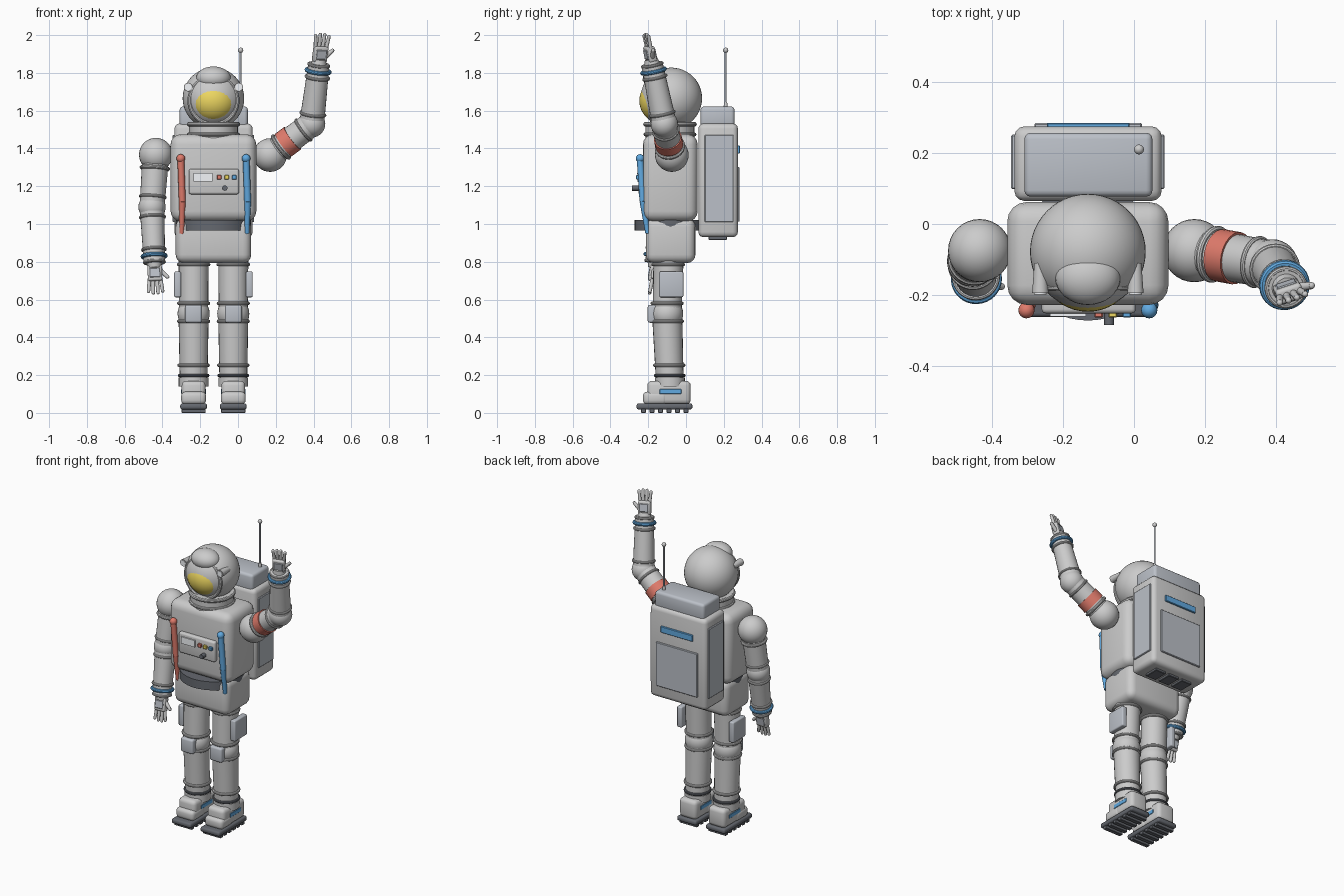
import bpy, bmesh, math
from mathutils import Vector, Matrix

if "Cube" in bpy.data.objects:
    bpy.data.objects.remove(bpy.data.objects["Cube"])

CX = -0.13          # body centre line
COL = {"red": (0.75, 0.2, 0.15, 1), "blue": (0.12, 0.4, 0.75, 1), "gold": (0.85, 0.68, 0.12, 1),
       "dark": (0.13, 0.14, 0.16, 1), "panel": (0.5, 0.53, 0.58, 1), "white": (0.9, 0.92, 0.95, 1)}


def finish(name, bm, color=None):
    bmesh.ops.recalc_face_normals(bm, faces=bm.faces)
    me = bpy.data.meshes.new(name)
    bm.to_mesh(me)
    bm.free()
    me.polygons.foreach_set("use_smooth", [True] * len(me.polygons))
    me.set_sharp_from_angle(angle=math.radians(35))
    ob = bpy.data.objects.new(name, me)
    bpy.context.collection.objects.link(ob)
    if color:
        mat = bpy.data.materials.get(color) or bpy.data.materials.new(color)
        mat.diffuse_color = COL[color]
        mat.use_nodes = True
        mat.node_tree.nodes["Principled BSDF"].inputs["Base Color"].default_value = mat.diffuse_color
        me.materials.append(mat)
    return ob


def box(name, x, y, z, bev=0.0, color=None, seg=3, frame=None):
    """Box from (min, max) ranges, optionally placed in a local frame."""
    bm = bmesh.new()
    bmesh.ops.create_cube(bm, size=1)
    for v in bm.verts:
        v.co = [(r[0] + r[1]) / 2 + c * (r[1] - r[0]) for c, r in zip(v.co, (x, y, z))]
    if bev:
        bmesh.ops.bevel(bm, geom=bm.edges[:], offset=bev, segments=seg, profile=0.5, affect='EDGES')
    if frame:
        bm.transform(frame)
    return finish(name, bm, color)


def tube(name, a, b, r1, r2=None, color=None, n=24):
    a, b = Vector(a), Vector(b)
    m = Matrix.Translation((a + b) / 2) @ (b - a).to_track_quat('Z', 'Y').to_matrix().to_4x4()
    bm = bmesh.new()
    bmesh.ops.create_cone(bm, cap_ends=True, segments=n, radius1=r1,
                          radius2=r1 if r2 is None else r2, depth=(b - a).length, matrix=m)
    return finish(name, bm, color)


def ball(name, c, r, color=None, n=32):
    r = r if isinstance(r, tuple) else (r, r, r)
    bm = bmesh.new()
    bmesh.ops.create_uvsphere(bm, u_segments=n, v_segments=n // 2, radius=1,
                              matrix=Matrix.Translation(c) @ Matrix.Diagonal((*r, 1)))
    return finish(name, bm, color)


def ring(name, c, axis, R, r, color=None, n=32, k=10):
    m = Matrix.Translation(c) @ Vector(axis).to_track_quat('Z', 'Y').to_matrix().to_4x4()
    bm = bmesh.new()
    vs = [[bm.verts.new(m @ Vector(((R + r * math.cos(t)) * math.cos(u), (R + r * math.cos(t)) * math.sin(u),
                                    r * math.sin(t)))) for t in [2 * math.pi * j / k for j in range(k)]]
          for u in [2 * math.pi * i / n for i in range(n)]]
    for i in range(n):
        for j in range(k):
            bm.faces.new((vs[i][j], vs[i - 1][j], vs[i - 1][j - 1], vs[i][j - 1]))
    return finish(name, bm, color)


# torso, hips, belt
box("torso", (-0.357, 0.097), (-0.228, 0.062), (1.013, 1.475), 0.055, seg=4)
box("hips", (-0.33, 0.07), (-0.213, 0.05), (0.793, 1.03), 0.045, seg=4)
belt = tube("belt", (0, 0, -0.028), (0, 0, 0.028), 1, color="dark", n=48)
belt.scale, belt.location = (0.2, 0.19, 1), (CX, -0.082, 0.993)

# chest control unit
box("chest_unit", (-0.26, 0.005), (-0.252, -0.2), (1.157, 1.292), 0.012)
box("chest_display", (-0.236, -0.135), (-0.26, -0.24), (1.226, 1.27), 0, "white")
for i, c in enumerate(("red", "gold", "blue")):
    x = -0.1 + 0.04 * i
    box("chest_button_" + c, (x - 0.012, x + 0.012), (-0.264, -0.24), (1.235, 1.259), 0.003, c, 1)
tube("chest_knob", (-0.07, -0.24, 1.19), (-0.07, -0.285, 1.19), 0.014, color="dark")

# hoses
for x, c in ((-0.303, "red"), (0.043, "blue")):
    ball("hose_port_" + c, (x, -0.243, 1.347), 0.023, c, 16)
    tube("hose_" + c, (x, -0.243, 1.347), (x + 0.008, -0.228, 1.12), 0.018, color=c, n=16)
    tube("hose_lower_" + c, (x + 0.008, -0.228, 1.12), (x + 0.005, -0.203, 0.95), 0.018, 0.012, c, 16)

# helmet
H = Vector((CX, -0.078, 1.665))
tube("neck", (CX, -0.085, 1.45), (CX, -0.085, 1.54), 0.13, n=32)
ring("neck_ring", (CX, -0.085, 1.528), (0, 0, 1), 0.13, 0.012)
ring("neck_base_ring", (CX, -0.085, 1.474), (0, 0, 1), 0.13, 0.01)
ball("helmet", H, 0.163, n=48)
ball("visor", (CX, -0.14, 1.653), (0.124, 0.107, 0.116), "gold", 40)
ring("visor_frame", (CX, -0.178, 1.653), (0, 1, 0), 0.126, 0.012, n=48)
ball("sun_shade", (CX, -0.15, 1.772), (0.092, 0.078, 0.062))
for s in (-1, 1):
    tube("helmet_lamp", (CX + s * 0.134, -0.11, 1.725), (CX + s * 0.134, -0.195, 1.725), 0.017, 0.023)
    tube("lamp_lens", (CX + s * 0.134, -0.194, 1.725), (CX + s * 0.134, -0.199, 1.725), 0.018, color="white")

# life support backpack
box("backpack", (-0.337, 0.078), (0.065, 0.275), (0.93, 1.532), 0.028)
box("backpack_top", (-0.309, 0.052), (0.077, 0.257), (1.51, 1.622), 0.018, "panel")
for s in (-1, 1):
    x = CX + s * 0.207
    box("backpack_side_panel", (x - 0.009, x + 0.009), (0.098, 0.252), (1.01, 1.472), 0.004, "panel", 1)
box("backpack_rear_panel", (-0.281, 0.023), (0.26, 0.284), (1.012, 1.302), 0.004, "panel", 1)
box("backpack_stripe", (-0.245, -0.012), (0.26, 0.285), (1.373, 1.415), 0.003, "blue", 1)
for i in (-1, 0, 1):
    x = CX + 0.1 * i
    box("backpack_vent", (x - 0.038, x + 0.038), (0.12, 0.217), (0.915, 0.94), 0.003, "dark", 1)
tube("antenna_base", (0.014, 0.21, 1.61), (0.014, 0.21, 1.645), 0.012, 0.008)
tube("antenna", (0.014, 0.21, 1.6), (0.014, 0.21, 1.92), 0.0055, color="panel", n=12)
ball("antenna_tip", (0.014, 0.21, 1.92), 0.014, n=16)


def arm(side, S, E, W, across, band):
    S, E, W = Vector(S), Vector(E), Vector(W)
    u, f = (E - S).normalized(), (W - E).normalized()
    ball(side + "_shoulder", S, 0.089)
    tube(side + "_upper_arm", S, E, 0.071, 0.066)
    ball(side + "_elbow", E, 0.072)
    tube(side + "_forearm", E, W + f * 0.04, 0.066, 0.056)
    ring(side + "_shoulder_ring", S + u * 0.072, u, 0.071, 0.01)
    ring(side + "_elbow_ring_upper", E - u * 0.055, u, 0.066, 0.008)
    ring(side + "_elbow_ring_lower", E + f * 0.055, f, 0.064, 0.008)
    ring(side + "_wrist_ring_upper", W - f * 0.035, f, 0.06, 0.008)
    ring(side + "_wrist_band", W, f, 0.061, 0.011, "blue")
    ring(side + "_wrist_ring_lower", W + f * 0.033, f, 0.053, 0.008)
    if band:
        tube(side + "_arm_band", S + u * 0.09, S + u * 0.15, 0.0745, color="red")
    # hand: local x across the palm (thumb side), z along the fingers
    x = Vector(across)
    x = (x - f * x.dot(f)).normalized()
    y = f.cross(x)
    m = Matrix.Translation(W) @ Matrix((x, y, f)).transposed().to_4x4()
    P = lambda *p: m @ Vector(p)
    tube(side + "_glove_cuff", P(0, 0, 0.02), P(0, 0, 0.065), 0.045, 0.034)
    box(side + "_palm", (-0.038, 0.038), (-0.022, 0.022), (0.05, 0.135), 0.01, frame=m)
    box(side + "_palm_pad", (-0.029, 0.029), (-0.026, 0.026), (0.068, 0.118), 0.003, "panel", 1, m)
    for i in range(4):
        o = -0.029 + i * 0.0193
        tip = 0.198 if i in (1, 2) else 0.19
        tube(side + "_finger", P(o, 0, 0.12), P(o * 1.3, 0, tip), 0.0105, 0.009, n=12)
        ball(side + "_fingertip", P(o * 1.3, 0, tip), 0.009, n=12)
    tube(side + "_thumb", P(0.03, 0, 0.078), P(0.066, 0, 0.115), 0.013, 0.01, n=12)
    ball(side + "_thumb_tip", P(0.066, 0, 0.115), 0.01, n=12)


arm("lowered", (-0.435, -0.075, 1.367), (-0.455, -0.105, 1.09), (-0.444, -0.155, 0.83), (1, 0, 0), False)
arm("raised", (0.17, -0.075, 1.365), (0.39, -0.115, 1.53), (0.424, -0.172, 1.81), (0.92, 0.3, 0), True)

# legs and boots
for s, side in ((-1, "left"), (1, "right")):
    x = CX + s * 0.105
    hip, knee, ank = (x, -0.092, 0.84), (x, -0.1, 0.525), (x, -0.085, 0.15)
    tube(side + "_thigh", hip, knee, 0.08, 0.077)
    ball(side + "_knee", knee, 0.085)
    tube(side + "_shin", knee, ank, 0.08, 0.073)
    for z, y, R, c in ((0.785, -0.094, 0.08, None), (0.58, -0.1, 0.079, None), (0.485, -0.099, 0.079, None),
                       (0.252, -0.089, 0.077, None), (0.198, -0.086, 0.075, "dark")):
        ring(side + "_leg_ring", (x, y, z), (0, 0, 1), R, 0.009, c)
    box(side + "_knee_pad", (x - 0.045, x + 0.045), (-0.203, -0.15), (0.477, 0.572), 0.012, "panel")
    px = x + s * 0.085
    box(side + "_thigh_pocket", (px - 0.018, px + 0.018), (-0.142, -0.014), (0.612, 0.748), 0.008, "panel")
    tube(side + "_boot_cuff", (x, -0.085, 0.14), (x, -0.085, 0.188), 0.079)
    box(side + "_boot", (x - 0.063, x + 0.063), (-0.205, 0.025), (0.045, 0.17), 0.025)
    box(side + "_toe_cap", (x - 0.066, x + 0.066), (-0.228, -0.1), (0.045, 0.112), 0.022)
    box(side + "_boot_stripe", (x - 0.066, x + 0.066), (-0.14, -0.025), (0.1, 0.126), 0.002, "blue", 1)
    box(side + "_sole", (x - 0.071, x + 0.071), (-0.262, 0.034), (0.018, 0.05), 0.012, "dark")
    for i in range(6):
        y = -0.225 + i * 0.045
        box(side + "_tread", (x - 0.064, x + 0.064), (y - 0.013, y + 0.013), (0, 0.025), 0.002, "dark", 1)
